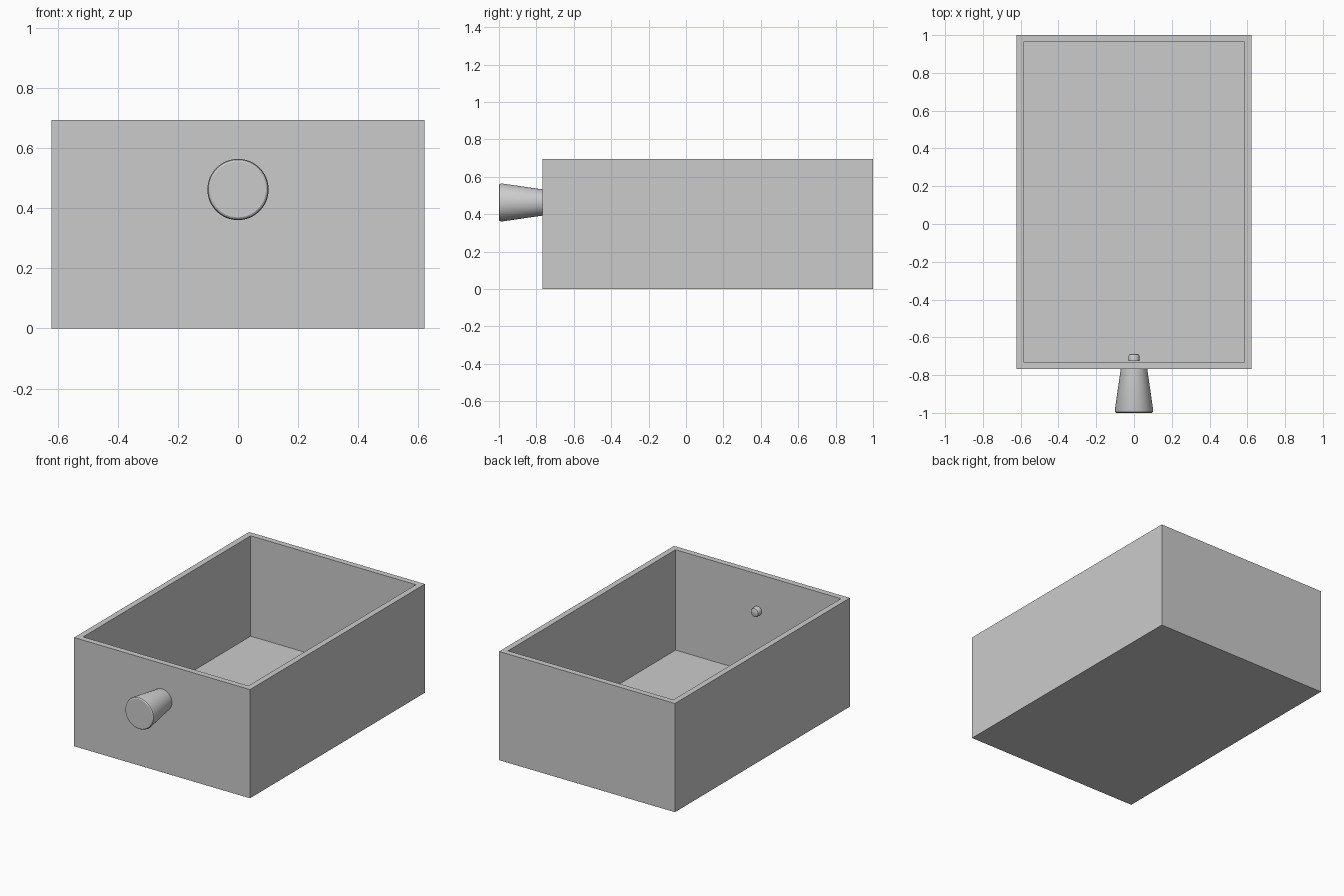
import bpy, bmesh, math
from mathutils import Matrix, Vector

cube = bpy.data.objects.get("Cube")
if cube:
    bpy.data.objects.remove(cube, do_unlink=True)

HALF_W, FRONT, BACK, HEIGHT = 0.622, -0.767, 1.0, 0.695
WALL = 0.053
KNOB_Z = 0.463

grey = bpy.data.materials.new("plain_grey")
grey.use_nodes = True
colour = (0.6, 0.6, 0.6, 1)
grey.diffuse_color = colour
grey.node_tree.nodes["Principled BSDF"].inputs["Base Color"].default_value = colour


def add_object(name, bm):
    bmesh.ops.recalc_face_normals(bm, faces=bm.faces)
    mesh = bpy.data.meshes.new(name)
    bm.to_mesh(mesh)
    bm.free()
    mesh.materials.append(grey)
    obj = bpy.data.objects.new(name, mesh)
    bpy.context.collection.objects.link(obj)
    return obj


def lathe(name, profile, segments=48):
    """Spin (radius, y) points around the knob axis, which runs along y."""
    bm = bmesh.new()
    verts = [bm.verts.new((r, y, 0)) for r, y in profile]
    edges = [bm.edges.new(pair) for pair in zip(verts, verts[1:])]
    bmesh.ops.spin(bm, geom=verts + edges, cent=(0, 0, 0), axis=(0, 1, 0),
                   angle=math.tau, steps=segments, use_merge=True)
    bmesh.ops.remove_doubles(bm, verts=bm.verts, dist=0.0001)
    obj = add_object(name, bm)
    obj.location.z = KNOB_Z
    bpy.ops.object.select_all(action="DESELECT")
    obj.select_set(True)
    bpy.context.view_layer.objects.active = obj
    bpy.ops.object.shade_smooth_by_angle(angle=math.radians(30))
    return obj


# Open drawer box: inset the top for the rim, then sink it to the floor
bm = bmesh.new()
size = Vector((2 * HALF_W, BACK - FRONT, HEIGHT))
centre = Vector((0, (BACK + FRONT) / 2, HEIGHT / 2))
bmesh.ops.create_cube(bm, size=1, matrix=Matrix.LocRotScale(centre, None, size))
top = max(bm.faces, key=lambda f: f.calc_center_median().z)
bmesh.ops.inset_region(bm, faces=[top], thickness=WALL)
sunk = bmesh.ops.extrude_discrete_faces(bm, faces=[top])["faces"]
bmesh.ops.translate(bm, verts=sunk[0].verts, vec=(0, 0, WALL - HEIGHT))
add_object("drawer_box", bm)

# Tapered pull knob with a softened front rim
lathe("knob", [(0, -1.0), (0.093, -1.0), (0.099, -0.996), (0.102, -0.987),
               (0.07, FRONT), (0.07, FRONT + 0.01), (0, FRONT + 0.01)])

# Rounded screw head holding the knob from inside the box
inner = FRONT + WALL
lathe("knob_screw", [(0, inner - 0.01), (0.029, inner - 0.01), (0.029, inner + 0.016),
                     (0.026, inner + 0.022), (0.02, inner + 0.025), (0, inner + 0.026)], 24)
